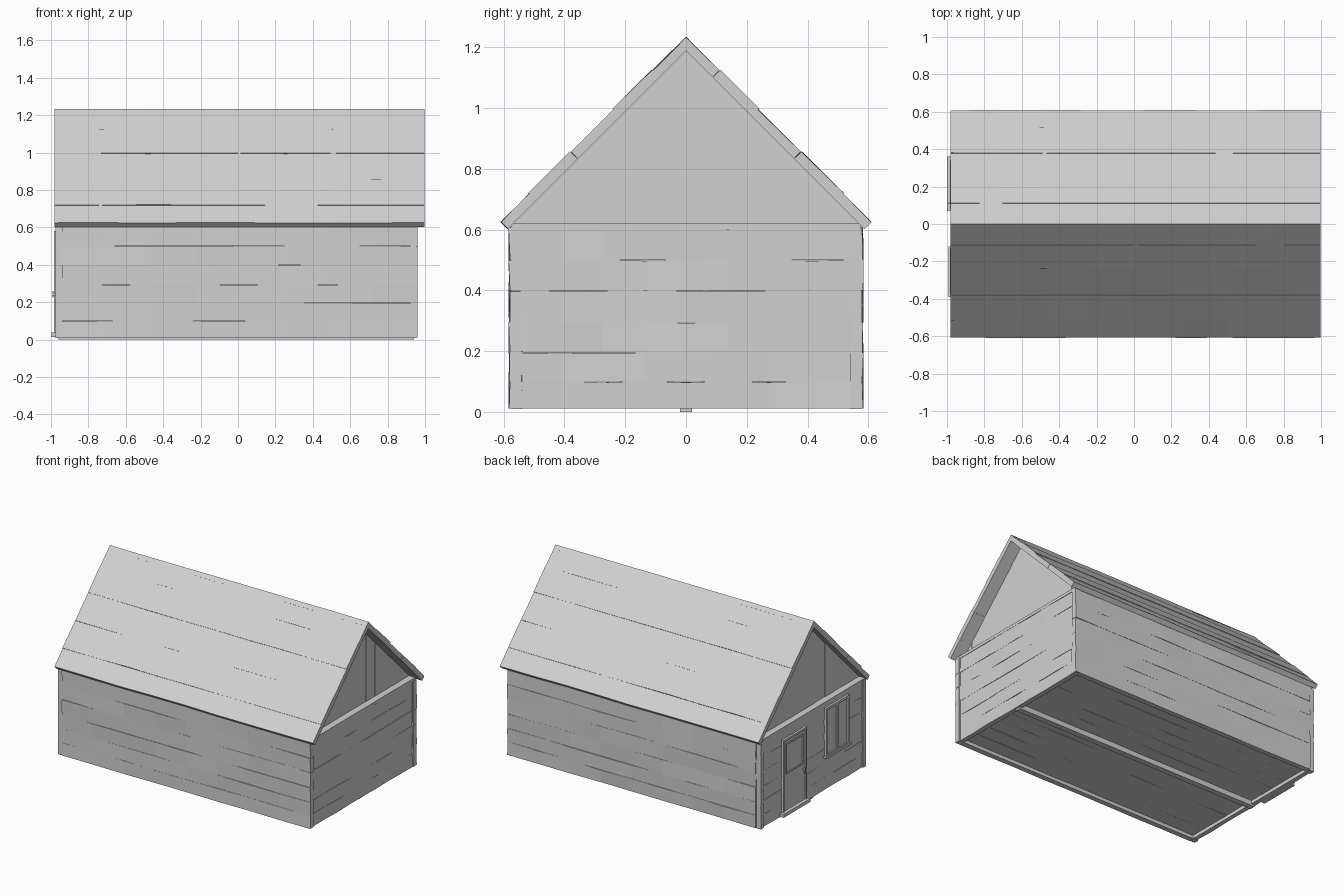
import bpy, bmesh, random
from mathutils import Vector

random.seed(4)
cube = bpy.data.objects.get("Cube")
if cube:
    bpy.data.objects.remove(cube, do_unlink=True)

GREY = (0.64, 0.64, 0.64, 1)
mat = bpy.data.materials.new("plain grey")
mat.use_nodes = True
mat.diffuse_color = GREY
mat.node_tree.nodes["Principled BSDF"].inputs["Base Color"].default_value = GREY


def finish(name, bm):
    bmesh.ops.recalc_face_normals(bm, faces=bm.faces)
    mesh = bpy.data.meshes.new(name)
    bm.to_mesh(mesh)
    bm.free()
    mesh.materials.append(mat)
    obj = bpy.data.objects.new(name, mesh)
    bpy.context.collection.objects.link(obj)
    return obj


def add_plank(bm, origin, length, width, thick, wobble=0.003, steps=8):
    """Hand-cut plank: four-sided rings along its length, slightly uneven."""
    o, l, w, t = (Vector(v) for v in (origin, length, width, thick))
    rings = []
    for i in range(steps + 1):
        base = o + l * (i / steps)
        dw = w.normalized() * random.uniform(-wobble, wobble)
        lift = [t.normalized() * random.uniform(-wobble, wobble) for _ in range(2)]
        pts = (base, base + w + dw, base + w + dw + t + lift[0], base + t + lift[1])
        rings.append([bm.verts.new(p) for p in pts])
    for a, b in zip(rings, rings[1:]):
        for k in range(4):
            n = (k + 1) % 4
            bm.faces.new((a[k], a[n], b[n], b[k]))
    bm.faces.new(rings[0])
    bm.faces.new(rings[-1])


def add_box(bm, lo, hi):
    d = Vector(hi) - Vector(lo)
    add_plank(bm, lo, (d.x, 0, 0), (0, d.y, 0), (0, 0, d.z), 0, 1)


def boxes(name, *pairs):
    bm = bmesh.new()
    for lo, hi in pairs:
        add_box(bm, lo, hi)
    return finish(name, bm)


# Walls: six horizontal planks each
ROWS = [0.012, 0.1, 0.195, 0.295, 0.4, 0.5, 0.605]


def wall(name, start, length, thick):
    bm = bmesh.new()
    for low, high in zip(ROWS, ROWS[1:]):
        add_plank(bm, (start[0], start[1], low), length, (0, 0, high - low), thick)
    finish(name, bm)


for side, name in ((-1, "front_wall"), (1, "back_wall")):
    wall(name, (-0.94, side * 0.545), (1.9, 0, 0), (0, side * 0.036, 0))
for x, side, name in ((0.922, 1, "right_end_wall"), (-0.936, -1, "left_end_wall")):
    wall(name, (x, -0.545), (0, 1.09, 0), (side * 0.032, 0, 0))

# Corner posts
for x in (-0.975, 0.921):
    for y in (-0.575, 0.54):
        bm = bmesh.new()
        add_plank(bm, (x, y, 0.01), (0, 0, 0.6), (0.036, 0, 0), (0, 0.035, 0), 0.002)
        finish("corner_post", bm)

# Wall plates under each gable
boxes("right_wall_plate", ((0.87, -0.575, 0.6), (0.957, 0.575, 0.62)))
boxes("left_wall_plate", ((-0.972, -0.575, 0.6), (-0.89, 0.575, 0.62)))

# Gables: vertical boards cut to the roof slope
BOARDS = 12
for x, side, name in ((0.885, 1, "right_gable"), (-0.9, -1, "left_gable")):
    bm = bmesh.new()
    step = 1.16 / BOARDS
    for i in range(BOARDS):
        y0 = -0.58 + i * step
        y1 = y0 + step
        face_x = x + side * (0.025 + random.uniform(-0.002, 0.002))
        outline = ((y0, 0.605), (y1, 0.605),
                   (y1, 1.2 - abs(y1)), (y0, 1.2 - abs(y0)))
        inner = [bm.verts.new((x, y, z)) for y, z in outline]
        outer = [bm.verts.new((face_x, y, z)) for y, z in outline]
        bm.faces.new(inner)
        bm.faces.new(outer)
        for k in range(4):
            n = (k + 1) % 4
            bm.faces.new((inner[k], inner[n], outer[n], outer[k]))
    finish(name, bm)

# Roof: five long lapped boards on each slope
EDGES = [0, 0.11, 0.237, 0.378, 0.515, 0.608]
for side, name in ((-1, "front_roof"), (1, "back_roof")):
    bm = bmesh.new()
    normal = Vector((0, side, 1)).normalized()
    for i, (top, low) in enumerate(zip(EDGES, EDGES[1:])):
        outer = Vector((-0.98, side * top, 1.233 - top))
        down = Vector((0, side, -1)) * (low - top)
        thick = 0.032 + 0.003 * (i % 2)
        add_plank(bm, outer - normal * 0.032, (1.978, 0, 0), down, normal * thick, 0.002)
    finish(name, bm)

# Floor boards with a bearer beneath
bm = bmesh.new()
for i in range(10):
    add_plank(bm, (-0.94, -0.55 + i * 0.11, 0.055), (1.87, 0, 0),
              (0, 0.11, 0), (0, 0, -0.02), 0.002)
finish("floor", bm)
boxes("floor_bearer", ((-0.96, -0.02, 0.0), (0.94, 0.02, 0.036)))


# Door and window on the left end
def frame(name, y0, y1, z0, z1, bar, out):
    """Rectangular surround standing out from the end wall."""
    boxes(name,
          ((out, y0, z0), (-0.96, y0 + bar, z1)),
          ((out, y1 - bar, z0), (-0.96, y1, z1)),
          ((out, y0 + bar, z1 - bar), (-0.96, y1 - bar, z1)),
          ((out, y0 + bar, z0), (-0.96, y1 - bar, z0 + bar)))


boxes("door", ((-0.976, 0.09, 0.03), (-0.95, 0.33, 0.52)))
frame("door_frame", 0.08, 0.34, 0.02, 0.535, 0.014, -0.983)
frame("door_panel_frame", 0.115, 0.305, 0.29, 0.5, 0.01, -0.981)
boxes("door_handle", ((-0.992, 0.108, 0.25), (-0.97, 0.118, 0.26)),
      ((-0.992, 0.108, 0.225), (-0.986, 0.118, 0.26)))
boxes("door_step", ((-1.0, 0.07, 0.015), (-0.95, 0.36, 0.038)))
boxes("window_pane", ((-0.975, -0.37, 0.25), (-0.95, -0.14, 0.57)))
frame("window_frame", -0.38, -0.13, 0.24, 0.58, 0.018, -0.984)
boxes("window_mullion", ((-0.982, -0.264, 0.25), (-0.96, -0.246, 0.57)))
boxes("window_sill", ((-0.992, -0.39, 0.235), (-0.96, -0.12, 0.25)))
